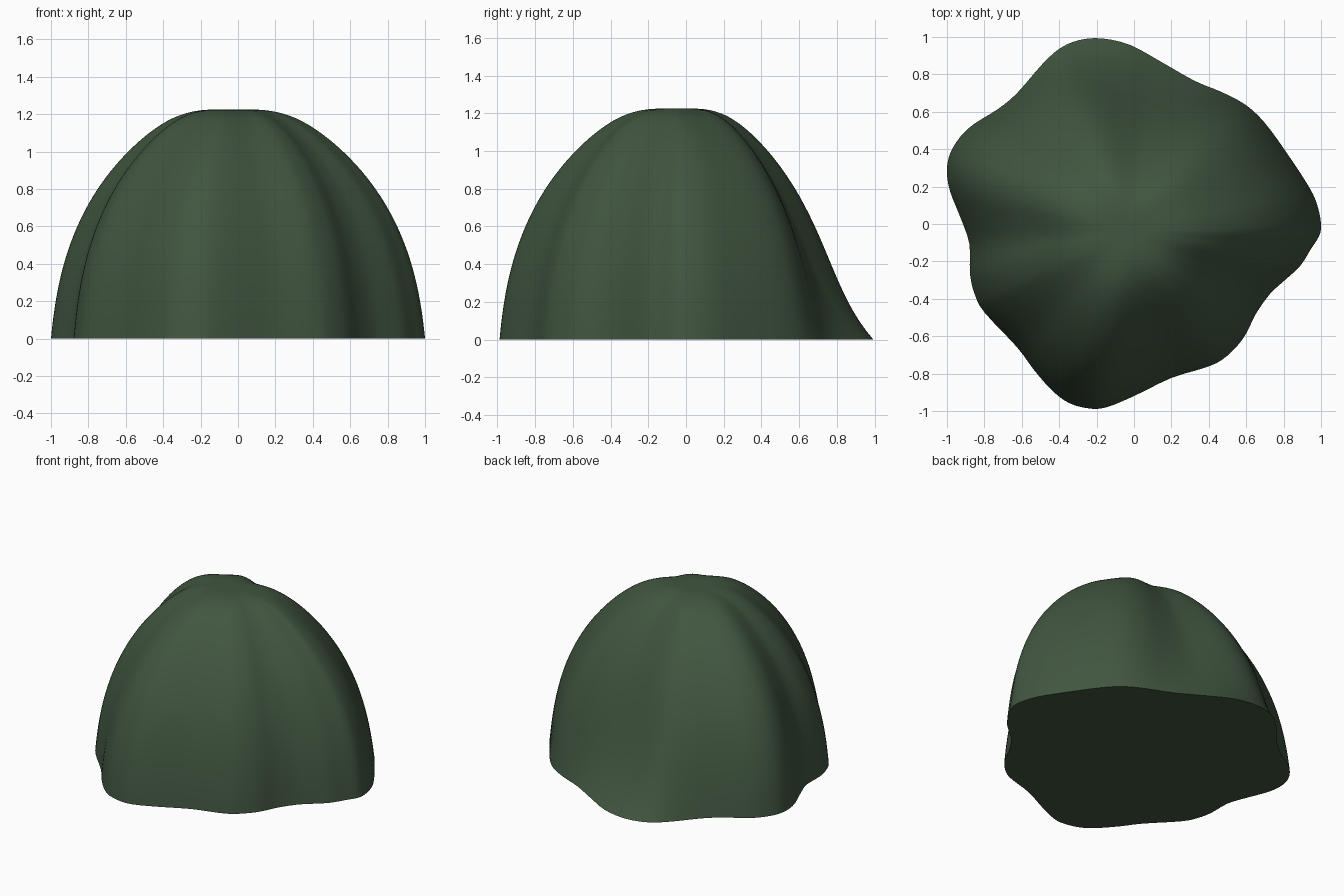
import bpy, bmesh, math
from mathutils import Vector

if "Cube" in bpy.data.objects:
    bpy.data.objects.remove(bpy.data.objects["Cube"])

HEIGHT = 1.225
APEX = Vector((-0.03, -0.04))
SUB, RINGS = 3, 40

# Lobed ground outline, counter-clockwise
OUTLINE = [Vector(p) for p in [
    (1, 0), (.98, .1), (.935, .2), (.81, .39), (.70, .54), (.6, .635),
    (.47, .705), (.325, .765), (.14, .87), (-.02, .957), (-.17, .992),
    (-.29, .984), (-.395, .94), (-.49, .855), (-.625, .70), (-.727, .615),
    (-.855, .535), (-.93, .465), (-.984, .375), (-1, .283), (-.984, .176),
    (-.925, .027), (-.88, -.107), (-.877, -.267), (-.85, -.38),
    (-.797, -.476), (-.626, -.658), (-.535, -.78), (-.44, -.888),
    (-.348, -.957), (-.235, -.987), (-.144, -.979), (0, -.92), (.2, -.823),
    (.374, -.77), (.47, -.727), (.556, -.647), (.604, -.578), (.652, -.48),
    (.727, -.374), (.807, -.3), (.888, -.225), (.946, -.134), (.99, -.064)]]


def smooth_loop(pts, sub):
    """Closed Catmull-Rom curve through the points."""
    out, n = [], len(pts)
    for i in range(n):
        a, b, c, d = (pts[(i + k) % n] for k in (-1, 0, 1, 2))
        for j in range(sub):
            t = j / sub
            out.append(0.5 * (2 * b + (c - a) * t + (2 * a - 5 * b + 4 * c - d) * t * t
                              + (3 * b - a - 3 * c + d) * t ** 3))
    return out


def ring_scale(s, direction):
    """Flat-topped dome profile; the back flares out towards the ground."""
    z = HEIGHT * math.sin(s)
    off = math.degrees(math.atan2(direction.y, direction.x)) - 89
    off = (off + 180) % 360 - 180
    back = 0.28 * math.exp(-(off / 29) ** 2) * (1 - math.exp(-z / 0.33))
    slim = 0.02 * (1 - math.exp(-z / 0.2))
    return (math.cos(s) + 0.1 * math.sin(s) ** 12) * (1 - slim - back)


# Lobed dome wall
loop = smooth_loop(OUTLINE, SUB)
bm = bmesh.new()
rings = []
for k in range(RINGS + 1):
    s = k / RINGS * math.pi / 2
    ring = []
    for p in loop:
        d = p - APEX
        q = APEX + d * ring_scale(s, d)
        ring.append(bm.verts.new((q.x, q.y, HEIGHT * math.sin(s))))
    rings.append(ring)
n = len(loop)
for lower, upper in zip(rings, rings[1:]):
    for i in range(n):
        j = (i + 1) % n
        bm.faces.new((lower[i], lower[j], upper[j], upper[i]))

# Small flat crown
top = bm.verts.new((APEX.x, APEX.y, HEIGHT))
for i in range(n):
    bm.faces.new((rings[-1][i], rings[-1][(i + 1) % n], top))
for f in bm.faces:
    f.smooth = True

# Flat underside with a sharp rim
base = [bm.verts.new(v.co) for v in rings[0]]
centre = bm.verts.new((APEX.x, APEX.y, 0))
for i in range(n):
    bm.faces.new((base[(i + 1) % n], base[i], centre))

mesh = bpy.data.meshes.new("lobed_dome")
bm.to_mesh(mesh)
bm.free()
green = bpy.data.materials.new("dark leaf green")
green.diffuse_color = (0.053, 0.093, 0.051, 1)
green.use_nodes = True
green.node_tree.nodes["Principled BSDF"].inputs["Base Color"].default_value = green.diffuse_color
mesh.materials.append(green)
bpy.context.collection.objects.link(bpy.data.objects.new("lobed_dome", mesh))
